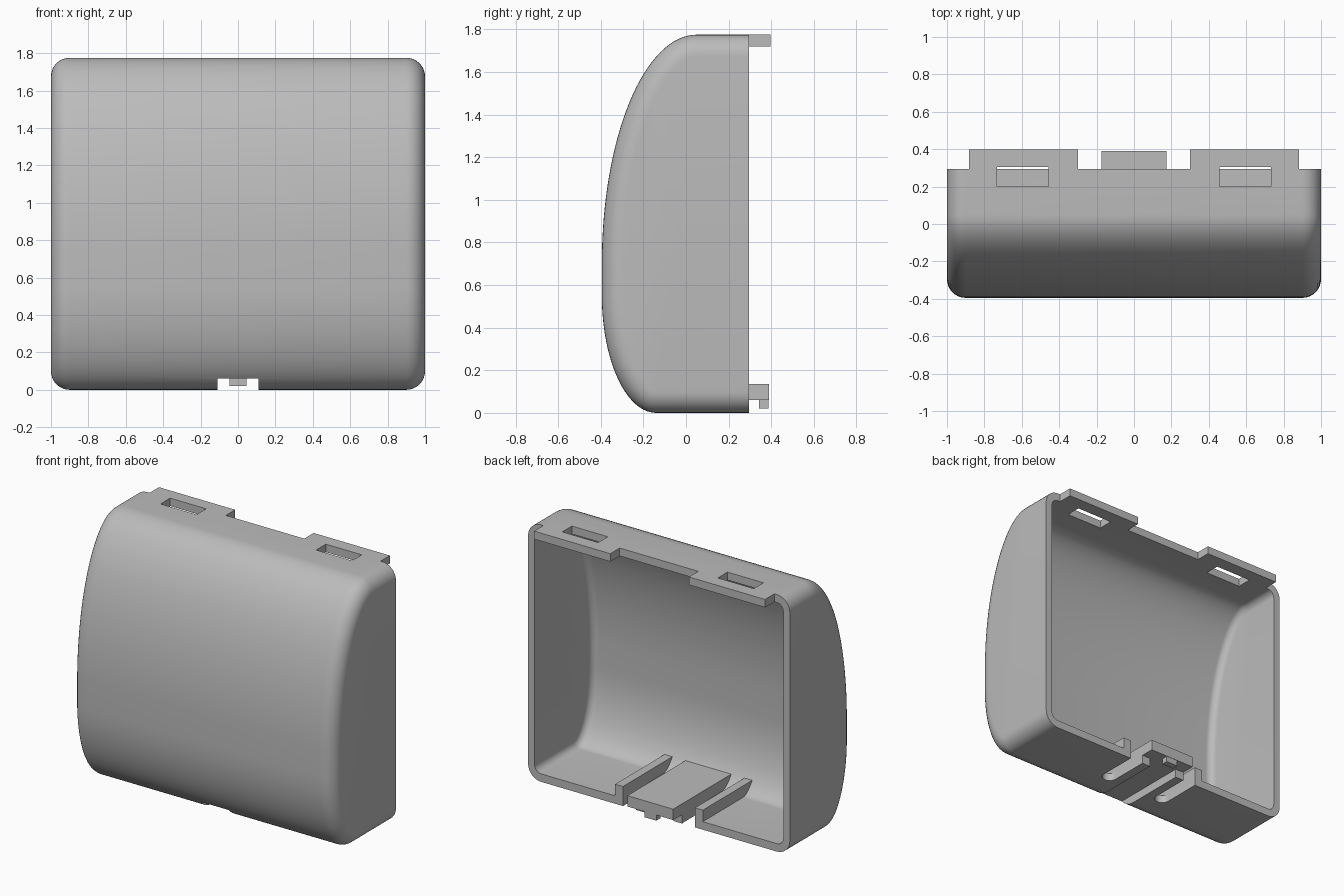
import bpy
import bmesh
from math import sin, cos, pi, hypot

if "Cube" in bpy.data.objects:
    bpy.data.objects.remove(bpy.data.objects["Cube"], do_unlink=True)

RIM, TOP, WALL, FLOOR, RIDGE = 0.295, 1.775, 0.055, 0.06, 0.135

grey = bpy.data.materials.new("plain_grey")
grey.use_nodes = True
grey.diffuse_color = (0.5, 0.5, 0.5, 1)
grey.node_tree.nodes["Principled BSDF"].inputs["Base Color"].default_value = (0.5, 0.5, 0.5, 1)


def to_object(bm, name):
    bmesh.ops.recalc_face_normals(bm, faces=bm.faces)
    mesh = bpy.data.meshes.new(name)
    bm.to_mesh(mesh)
    bm.free()
    mesh.materials.append(grey)
    obj = bpy.data.objects.new(name, mesh)
    bpy.context.collection.objects.link(obj)
    return obj


def box(name, x, y, z):
    """Box from (low, high) ranges."""
    bm = bmesh.new()
    bmesh.ops.create_cube(bm, size=1)
    for v in bm.verts:
        v.co = [r[0] + (c + 0.5) * (r[1] - r[0]) for c, r in zip(v.co, (x, y, z))]
    return to_object(bm, name)


def combine(target, tool, operation):
    """Apply a boolean and remove the tool."""
    tool.hide_render = True
    mod = target.modifiers.new("combine", "BOOLEAN")
    mod.operation, mod.solver, mod.object = operation, "EXACT", tool
    bpy.context.view_layer.update()
    evaluated = target.evaluated_get(bpy.context.evaluated_depsgraph_get())
    mesh = bpy.data.meshes.new_from_object(evaluated)
    target.modifiers.clear()
    target.data = mesh
    bpy.data.objects.remove(tool, do_unlink=True)


def arc(cy, cz, ry, rz, start, steps):
    """Quarter ellipse points with outward normals, as (y, z, ny, nz)."""
    points = []
    for i in range(steps + 1):
        a = start - pi / 2 * i / steps
        ny, nz = cos(a) / ry, sin(a) / rz
        n = hypot(ny, nz)
        points.append((cy + ry * cos(a), cz + rz * sin(a), ny / n, nz / n))
    return points


def pillow(name, rear, half_width, inset, radius, steps=8):
    """Side profile swept across x, with rounded edges at both ends."""
    profile = [(rear, 0, 0, -1)]
    profile += arc(-0.14, 0.55, 0.255, 0.55, 1.5 * pi, 20)
    profile += arc(0.05, 0.7, 0.445, 1.075, pi, 32)[1:]
    profile += [(rear, TOP, 0, 1)]
    half = [(half_width - radius + radius * sin(a), inset + radius * (1 - cos(a)))
            for a in (pi / 2 * i / steps for i in range(steps + 1))]
    stations = [(-x, d) for x, d in reversed(half)] + half
    bm = bmesh.new()
    rings = [[bm.verts.new((x, y - d * ny, z - d * nz)) for y, z, ny, nz in profile]
             for x, d in stations]
    count = len(profile)
    for a, b in zip(rings, rings[1:]):
        for i in range(count):
            j = (i + 1) % count
            bm.faces.new((a[i], a[j], b[j], b[i]))
    bm.faces.new(rings[0])
    bm.faces.new(rings[-1])
    return to_object(bm, name)


# Curved shell; the hollow leaves the latch bed and guide ribs standing
cover = pillow("battery_cover", RIM, 1.0, 0, 0.1)
hollow = pillow("hollow", 0.6, 0.95, WALL, 0.05)
for name, span in (("bed", (-0.175, 0.175)), ("rib", (0.275, 0.335)), ("rib", (-0.335, -0.275))):
    combine(hollow, box(name, span, (-0.6, 0.8), (-0.1, RIDGE)), "DIFFERENCE")
combine(cover, hollow, "DIFFERENCE")

# Channel under the latch
combine(cover, box("channel", (-0.11, 0.11), (-0.6, 0.6), (-0.1, FLOOR)), "DIFFERENCE")

for side in (-1, 1):
    # Round-ended slot beside the latch
    bm = bmesh.new()
    outline = [(0.175, 0.5), (0.275, 0.5)]
    outline += [(0.225 + 0.05 * cos(a), 0.02 - 0.05 * sin(a))
                for a in (pi * i / 12 for i in range(13))]
    face = bm.faces.new([bm.verts.new((side * x, y, -0.1)) for x, y in outline])
    raised = bmesh.ops.extrude_face_region(bm, geom=[face])["geom"]
    for v in raised:
        if isinstance(v, bmesh.types.BMVert):
            v.co.z = 0.1
    combine(cover, to_object(bm, "slot"), "DIFFERENCE")

    # Top tab with its window
    span = sorted((side * 0.3, side * 0.882))
    combine(cover, box("tab", span, (0.25, 0.397), (TOP - WALL, TOP)), "UNION")
    span = sorted((side * 0.457, side * 0.732))
    combine(cover, box("window", span, (0.2, 0.305), (1.6, 1.9)), "DIFFERENCE")

# Latch tongue and its hook
combine(cover, box("tongue", (-0.175, 0.175), (0.25, 0.39), (FLOOR, RIDGE)), "UNION")
combine(cover, box("hook", (-0.045, 0.045), (0.343, 0.388), (0.02, 0.08)), "UNION")

# One colour, smooth curves with crisp edges
cover.data.materials.clear()
cover.data.materials.append(grey)
for polygon in cover.data.polygons:
    polygon.material_index = 0
bpy.ops.object.select_all(action="DESELECT")
cover.select_set(True)
bpy.context.view_layer.objects.active = cover
bpy.ops.object.shade_smooth_by_angle(angle=pi / 6)
